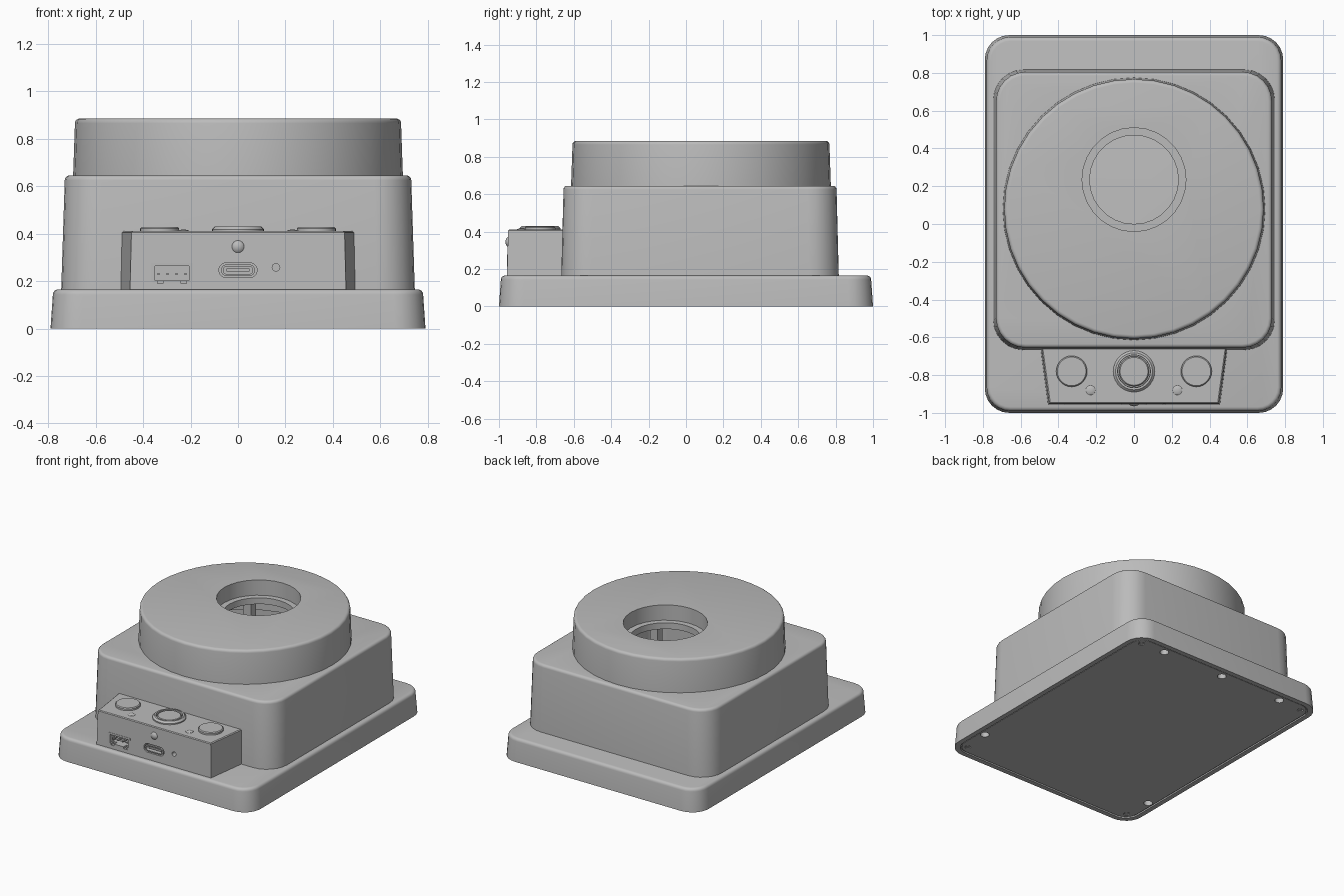
import bpy, bmesh
from math import sin, cos, pi, radians
from mathutils import Matrix, Vector

cube = bpy.data.objects.get("Cube")
if cube:
    bpy.data.objects.remove(cube, do_unlink=True)

grey = bpy.data.materials.new("plain grey")
grey.use_nodes = True
grey.diffuse_color = (0.5, 0.5, 0.5, 1)
grey.node_tree.nodes["Principled BSDF"].inputs["Base Color"].default_value = (0.5, 0.5, 0.5, 1)
parts = []


# ---------- helpers ----------
def rounded(hx, hy, r, z, cx=0, cy=0, n=6):
    """Ring of points around a rounded rectangle."""
    pts = []
    for k, (sx, sy) in enumerate([(1, 1), (-1, 1), (-1, -1), (1, -1)]):
        for i in range(n + 1):
            a = (k + i / n) * pi / 2
            pts.append(Vector((cx + sx * (hx - r) + r * cos(a),
                               cy + sy * (hy - r) + r * sin(a), z)))
    return pts


def circle(r, z, cx=0, cy=0, n=32):
    return [Vector((cx + r * cos(2 * pi * i / n), cy + r * sin(2 * pi * i / n), z))
            for i in range(n)]


def loft(name, rings, matrix=None):
    """Skin a stack of rings into a closed solid."""
    bm = bmesh.new()
    rows = [[bm.verts.new(p) for p in ring] for ring in rings]
    n = len(rows[0])
    for a, b in zip(rows, rows[1:]):
        for i in range(n):
            j = (i + 1) % n
            bm.faces.new((a[i], a[j], b[j], b[i]))
    bm.faces.new(rows[0][::-1])
    bm.faces.new(rows[-1])
    if matrix:
        bm.transform(matrix)
    bmesh.ops.recalc_face_normals(bm, faces=bm.faces)
    mesh = bpy.data.meshes.new(name)
    bm.to_mesh(mesh)
    bm.free()
    mesh.materials.append(grey)
    ob = bpy.data.objects.new(name, mesh)
    bpy.context.collection.objects.link(ob)
    parts.append(ob)
    return ob


def box(name, hx, hy, z0, z1, x=0, y=0, matrix=None):
    ring = [Vector((x + sx * hx, y + sy * hy, 0)) for sx, sy in [(1, 1), (-1, 1), (-1, -1), (1, -1)]]
    return loft(name, [[p + Vector((0, 0, z)) for p in ring] for z in (z0, z1)], matrix)


def disc(name, r, z0, z1, x=0, y=0, edge=0.006, n=28, matrix=None):
    return loft(name, [circle(r, z0, x, y, n), circle(r, z1 - edge, x, y, n),
                       circle(r - edge, z1, x, y, n)], matrix)


def dome(name, r, x, y, z, height, matrix=None):
    rings = [circle(r * cos(a), z + height * sin(a), x, y, 16)
             for a in (0, 0.4, 0.8, 1.2, 1.5)]
    return loft(name, rings, matrix)


def cut(ob, *cutters):
    """Subtract the cutters, then discard them."""
    bpy.context.view_layer.objects.active = ob
    for c in cutters:
        c.hide_render = True
        mod = ob.modifiers.new("cut", 'BOOLEAN')
        mod.operation, mod.solver, mod.object = 'DIFFERENCE', 'EXACT', c
        bpy.ops.object.modifier_apply(modifier=mod.name)
        parts.remove(c)
        bpy.data.objects.remove(c, do_unlink=True)


def fillet(r, z):
    """Inset and height pairs for a rounded top edge."""
    return [(r * (1 - cos(a)), z - r + r * sin(a)) for a in (0, pi / 8, pi / 4, 3 * pi / 8, pi / 2)]


# ---------- base with recessed underside ----------
base = loft("base", [rounded(0.755, 0.965, 0.1, 0.01), rounded(0.755, 0.965, 0.1, 0),
                     rounded(0.79, 1, 0.13, 0)]
            + [rounded(0.78 - d, 0.99 - d, 0.125 - d, z) for d, z in fillet(0.022, 0.165)])
loft("bottom_cover", [rounded(0.747, 0.957, 0.095, z) for z in (0.004, 0.02)])
cover = parts[-1]
feet = [(-0.5, 0.91), (0, 0.91), (0.5, 0.91), (-0.71, -0.7), (0.71, -0.7)]
screws = [(sx * 0.69, sy * 0.9) for sx in (-1, 1) for sy in (-1, 1)]
for body_part in (base, cover):
    cut(body_part, *[disc("hole", 0.03, -0.02, 0.06, x, y, 0.001, 16) for x, y in feet],
        *[disc("hole", 0.02, -0.02, 0.03, x, y, 0.001, 12) for x, y in screws])
for x, y in screws:
    disc("cover_screw", 0.013, 0.005, 0.035, x, y, 0.001, 12)

# ---------- hollow housing ----------
housing = loft("housing", [rounded(0.745, 0.742, 0.16, 0.16, 0, 0.075)]
               + [rounded(0.73 - d, 0.73 - d, 0.155 - d, z, 0, 0.075) for d, z in fillet(0.02, 0.645)])
cut(housing, loft("cavity", [rounded(0.66, 0.66, 0.1, z, 0, 0.075) for z in (0.1, 0.58)]),
    disc("cavity", 0.6, 0.5, 0.7, 0, 0.08, 0.001))

# ---------- round top drum with stepped opening ----------
drum = loft("drum", [circle(0.695, 0.635, 0, 0.08, 40)]
            + [circle(0.687 - d, z, 0, 0.08, 40) for d, z in fillet(0.02, 0.885)])
cut(drum, disc("cavity", 0.6, 0.5, 0.73, 0, 0.08, 0.001),
    disc("bore", 0.275, 0.775, 1, 0, 0.235, 0.001),
    disc("bore", 0.235, 0.5, 0.9, 0, 0.235, 0.001))
for sx in (-1, 1):
    for sy in (-1, 1):
        box("inner_post", 0.03, 0.03, 0.16, 0.735, sx * 0.24, 0.235 + sy * 0.24)

# ---------- control panel ----------
def panel_ring(z, d):
    return [Vector(p) for p in ((0.5 - d, -0.62, z), (-0.5 + d, -0.62, z),
                                (-0.455 + d, -0.957 + d, z), (0.455 - d, -0.957 + d, z))]


panel = loft("control_panel", [panel_ring(0.16, 0), panel_ring(0.405, 0.006), panel_ring(0.41, 0.012)])

# front-facing frame: local x stays x, local y becomes z, local z points to the front
front = Matrix.Translation((0, -0.953, 0)) @ Matrix.Rotation(radians(90), 4, 'X')
cut(panel,
    box("socket_cut", 0.082, 0.04, -0.09, 0.05, -0.278, 0.23, front),
    loft("port_cut", [rounded(0.08, 0.031, 0.03, z, 0, 0.246) for z in (-0.09, 0.05)], front),
    disc("reset_cut", 0.016, -0.06, 0.05, 0.16, 0.258, 0.001, 16, front),
    disc("button_gap", 0.085, 0.395, 0.5, 0, -0.78, 0.001))

# four-pin socket
socket = box("pin_socket", 0.089, 0.047, -0.08, 0.003, -0.278, 0.23, front)
cut(socket, box("socket_inside", 0.072, 0.03, -0.06, 0.05, -0.278, 0.233, front),
    *[box("socket_notch", 0.012, 0.03, -0.03, 0.05, -0.278 + s * 0.05, 0.2, front) for s in (-1, 1)])
for i in range(4):
    box("socket_pin", 0.005, 0.005, -0.07, -0.01, -0.278 + (i - 1.5) * 0.038, 0.23, front)

# rounded data port
shell = loft("port_shell", [rounded(0.071, 0.024, 0.023, z, 0, 0.246) for z in (-0.08, 0.002)], front)
cut(shell, loft("port_inside", [rounded(0.062, 0.016, 0.015, z, 0, 0.246) for z in (-0.07, 0.05)], front))
box("port_tongue", 0.048, 0.006, -0.075, -0.01, 0, 0.246, front)

# buttons and indicator lights
for s in (-1, 1):
    disc("side_button", 0.082, 0.4, 0.428, s * 0.33, -0.78)
    dome("indicator", 0.026, s * 0.23, -0.88, 0.409, 0.008)
collar = disc("button_collar", 0.11, 0.4, 0.43, 0, -0.78, 0.012)
cut(collar, disc("collar_inside", 0.087, 0.3, 0.5, 0, -0.78, 0.001))
disc("centre_button", 0.08, 0.39, 0.428, 0, -0.78)
dome("front_indicator", 0.027, 0, 0.345, -0.004, 0.016, front)

# ---------- shading ----------
bpy.ops.object.select_all(action='DESELECT')
for ob in parts:
    ob.select_set(True)
bpy.context.view_layer.objects.active = base
bpy.ops.object.shade_smooth_by_angle(angle=radians(30))
